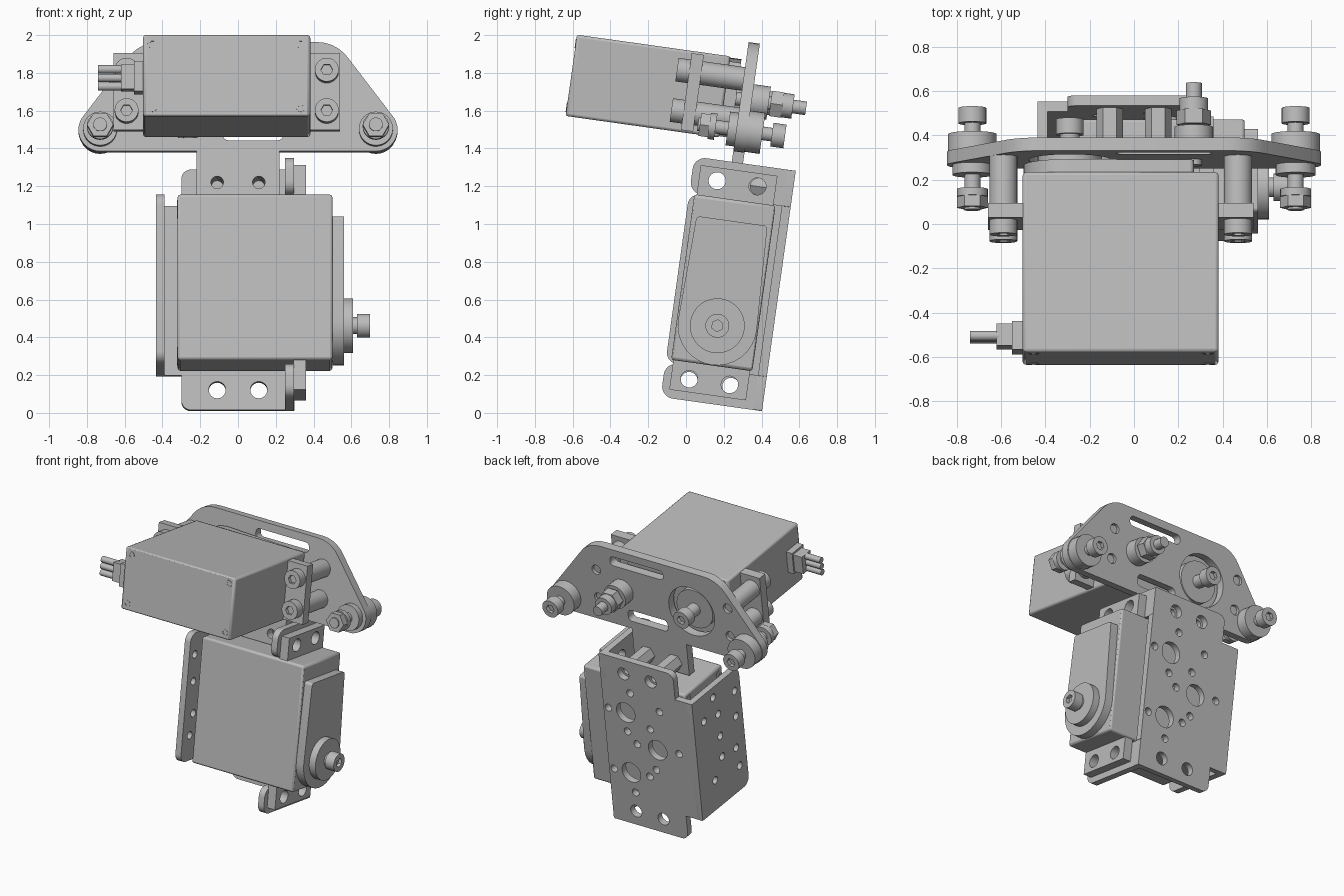
import bpy, bmesh, math
from mathutils import Matrix, geometry

cube = bpy.data.objects.get("Cube")
if cube:
    bpy.data.objects.remove(cube)

grey = bpy.data.materials.new("plain grey")
grey.use_nodes = True
GREY = (0.5, 0.5, 0.5, 1)
grey.diffuse_color = GREY
grey.node_tree.nodes["Principled BSDF"].inputs["Base Color"].default_value = GREY

LEAN = Matrix.Rotation(math.radians(-8), 4, 'X')


def frame(origin, u, v, w):
    m = Matrix((u, v, w)).transposed().to_4x4()
    m.translation = origin
    return m


X, Y, Z = (1, 0, 0), (0, 1, 0), (0, 0, 1)
FACING_Y = frame((0, 0, 0), X, Z, Y)   # outline in x, z; depth along y
FACING_X = frame((0, 0, 0), Y, Z, X)   # outline in y, z; depth along x


def circle(x, y, r, n=32):
    return [(x + r * math.cos(2 * math.pi * i / n), y + r * math.sin(2 * math.pi * i / n))
            for i in range(n)]


def hexagon(x, y, r):
    return circle(x, y, r, 6)


def hull(*circles):
    pts = [p for c in circles for p in circle(*c)]
    return [pts[i] for i in geometry.convex_hull_2d(pts)]


def rect(x0, x1, y0, y1, r=0):
    if not r:
        return [(x0, y0), (x1, y0), (x1, y1), (x0, y1)]
    return hull(*[(x, y, r) for x in (x0 + r, x1 - r) for y in (y0 + r, y1 - r)])


def prism(name, outline, w0, w1, holes=(), m=FACING_Y, bevel=0):
    """Extrude an outline with holes from depth w0 to w1 in frame m."""
    curve = bpy.data.curves.new(name, 'CURVE')
    curve.dimensions = '2D'
    curve.fill_mode = 'BOTH'
    curve.extrude = (w1 - w0) / 2
    for loop in (outline, *holes):
        s = curve.splines.new('POLY')
        s.points.add(len(loop) - 1)
        for p, (x, y) in zip(s.points, loop):
            p.co = (x, y, 0, 1)
        s.use_cyclic_u = True
    helper = bpy.data.objects.new(name + "_outline", curve)
    bpy.context.collection.objects.link(helper)
    deps = bpy.context.evaluated_depsgraph_get()
    mesh = bpy.data.meshes.new_from_object(helper.evaluated_get(deps))
    bpy.data.objects.remove(helper)
    bpy.data.curves.remove(curve)
    mesh.transform(LEAN @ m @ Matrix.Translation((0, 0, (w0 + w1) / 2)))
    bm = bmesh.new()
    bm.from_mesh(mesh)
    bmesh.ops.remove_doubles(bm, verts=bm.verts, dist=0.0001)
    bmesh.ops.recalc_face_normals(bm, faces=bm.faces)
    bm.to_mesh(mesh)
    bm.free()
    mesh.materials.clear()
    mesh.materials.append(grey)
    mesh.shade_smooth()
    mesh.set_sharp_from_angle(angle=math.radians(30))
    mesh.name = name
    obj = bpy.data.objects.new(name, mesh)
    bpy.context.collection.objects.link(obj)
    if bevel:
        mod = obj.modifiers.new("soft_edges", 'BEVEL')
        mod.width, mod.segments = bevel, 2
        mod.limit_method = 'ANGLE'
    return obj


def socket_head(name, x, y, w0, w1, m=FACING_Y, r=0.063):
    prism(name, circle(x, y, r), w0, w1, [hexagon(x, y, r / 2)], m)
    mid = (w0 + w1) / 2
    prism(name + "_core", circle(x, y, r * 0.6), mid - 0.01, mid + 0.01, m=m)


def servo(name, m, horn_reach=0):
    # case: outline along length and thickness, depth from base to output
    prism(name + "_case", rect(-0.4425, 0.4425, -0.217, 0.217), 0, 0.82, m=m, bevel=0.014)
    for end in (-1, 1):
        for side in (-1, 1):
            x, y = end * 0.393, side * 0.17
            prism(name + "_case_screw", circle(x, y, 0.025, 16), -0.003, 0.01,
                  [hexagon(x, y, 0.014)], m)
        a, b = sorted((end * 0.44, end * 0.6))
        prism(name + "_ear", rect(a, b, -0.205, 0.205), 0.615, 0.68,
              [circle(end * 0.53, s * 0.108, 0.045) for s in (-1, 1)], m)
    # gearbox cover and horn
    prism(name + "_gear_cover", hull((0.23, 0, 0.21), (-0.31, -0.17, 0.02), (-0.31, 0.17, 0.02)),
          0.82, 0.88, m=m)
    prism(name + "_horn", circle(0.23, 0, 0.145, 48), 0.88, 0.93, m=m)
    prism(name + "_horn_neck", circle(0.23, 0, 0.045), 0.93, 0.955 + horn_reach, m=m)
    socket_head(name + "_horn_screw", 0.23, 0, 0.95 + horn_reach, 1.02 + horn_reach, m)


# ---- the two servos ----
servo("upper_servo", frame((-0.06, -0.85, 1.685), (-1, 0, 0), Z, Y), 0.07)
servo("lower_servo", frame((-0.32, 0.1, 0.71), (0, 0, -1), Y, X))

# upper servo cable plug and three wires
prism("cable_collar", rect(-0.82, -0.69, 1.605, 1.765), -0.55, -0.49, m=FACING_X)
prism("cable_plug", rect(-0.80, -0.70, 1.62, 1.75), -0.62, -0.55, m=FACING_X)
for i in (-1, 0, 1):
    prism("cable_wire", circle(-0.753, 1.685 + i * 0.046, 0.022, 16), -0.74, -0.61, m=FACING_X)

# ---- mounting plate of the upper servo ----
EARS = [(x, z) for x in (-0.59, 0.47) for z in (1.577, 1.793)]
holes = [circle(x, z, 0.035) for x, z in EARS]
holes += [circle(-0.29, 1.685, 0.185, 48),
          rect(-0.08, 0.35, 1.865, 1.935, 0.03),
          rect(-0.08, 0.24, 1.465, 1.55, 0.03)]
prism("mounting_plate",
      hull((-0.73, 1.522, 0.115), (0.73, 1.522, 0.115), (-0.42, 1.79, 0.2), (0.42, 1.79, 0.2)),
      0.055, 0.115, holes)
prism("plate_tab", rect(-0.22, 0.22, 1.165, 1.408), 0.055, 0.115,
      [circle(s * 0.11, 1.24, 0.033) for s in (-1, 1)])

for x, z in EARS:
    socket_head("ear_screw", x, z, -0.30, -0.235)
    prism("ear_spacer", circle(x, z, 0.063), -0.17, 0.055, [circle(x, z, 0.03)])
    prism("ear_screw_shaft", circle(x, z, 0.03), -0.26, 0.10)

# corner bolts with nuts and washers
for x in (-0.73, 0.73):
    z = 1.522
    prism("corner_bolt_shaft", circle(x, z, 0.036), -0.15, 0.26)
    prism("corner_nut_flange", circle(x, z, 0.07), -0.09, -0.055)
    prism("corner_nut", hexagon(x, z, 0.07), -0.14, -0.09)
    prism("corner_front_washer", circle(x, z, 0.09), 0.01, 0.055)
    prism("corner_back_washer", circle(x, z, 0.11), 0.115, 0.195)
    socket_head("corner_bolt_head", x, z, 0.245, 0.315)

# idler bolt beside the horn
prism("idler_washer", circle(0.27, 1.685, 0.088), 0.115, 0.205)
prism("idler_nut", hexagon(0.27, 1.685, 0.078), 0.215, 0.28)
prism("idler_lock_nut", circle(0.27, 1.685, 0.065), 0.28, 0.335)
prism("idler_shaft", circle(0.27, 1.685, 0.036), 0.03, 0.405)

# ---- folded bracket around the lower servo ----
big = [(0.12, 0.936), (-0.116, 0.71), (0.12, 0.47)]
small = [(0.26, 0.935), (-0.16, 1.02), (0.07, 1.1), (0.12, 0.79), (0.05, 0.71), (-0.07, 0.86),
         (-0.29, 0.73), (0.26, 0.46), (0.1, 0.32), (-0.09, 0.55), (-0.03, 0.48)]
prism("bracket_back", rect(-0.43, 0.30, 0.25, 1.155), 0.35, 0.397,
      [circle(x, z, 0.075) for x, z in big] + [circle(x, z, 0.027, 16) for x, z in small])

side = [(0.16, 1.08), (-0.08, 1.0), (0.28, 0.96), (0.12, 0.93), (-0.07, 0.81), (0.12, 0.76),
        (0.12, 0.6), (-0.04, 0.58), (0.22, 0.47), (-0.06, 0.43)]
prism("bracket_side",
      hull((-0.085, 0.31, 0.06), (-0.085, 1.095, 0.06), (0.392, 0.255, 0.005), (0.392, 1.15, 0.005)),
      -0.435, -0.39, [circle(y, z, 0.027, 16) for y, z in side], FACING_X)

for label, edge, root, hole in (("top", 1.35, 1.155, 1.24), ("bottom", 0.065, 0.25, 0.172)):
    d = math.copysign(1, root - edge)
    # flat tab carrying on from the back plate
    prism("bracket_%s_tab" % label,
          hull((-0.25, edge + d * 0.05, 0.05), (0.292, edge + d * 0.008, 0.008),
               (-0.295, root - d * 0.005, 0.005), (0.295, root - d * 0.005, 0.005)),
          0.35, 0.397, [circle(s * 0.11, hole, 0.045) for s in (-1, 1)])
    # folded ear that holds the servo
    prism("bracket_%s_ear" % label,
          hull((-0.08, edge + d * 0.065, 0.065), (-0.08, root - d * 0.065, 0.065),
               (0.39, edge + d * 0.007, 0.007), (0.39, root - d * 0.007, 0.007)),
          0.25, 0.297, [circle(y, hole, 0.045) for y in (-0.008, 0.216)], FACING_X)

# hex standoffs joining plate tab and bracket
for s in (-1, 1):
    prism("standoff", hexagon(s * 0.11, 1.24, 0.06), 0.115, 0.35,
          [circle(s * 0.11, 1.24, 0.03, 16)])
    prism("standoff_core", circle(s * 0.11, 1.24, 0.031, 16), 0.2, 0.25)
